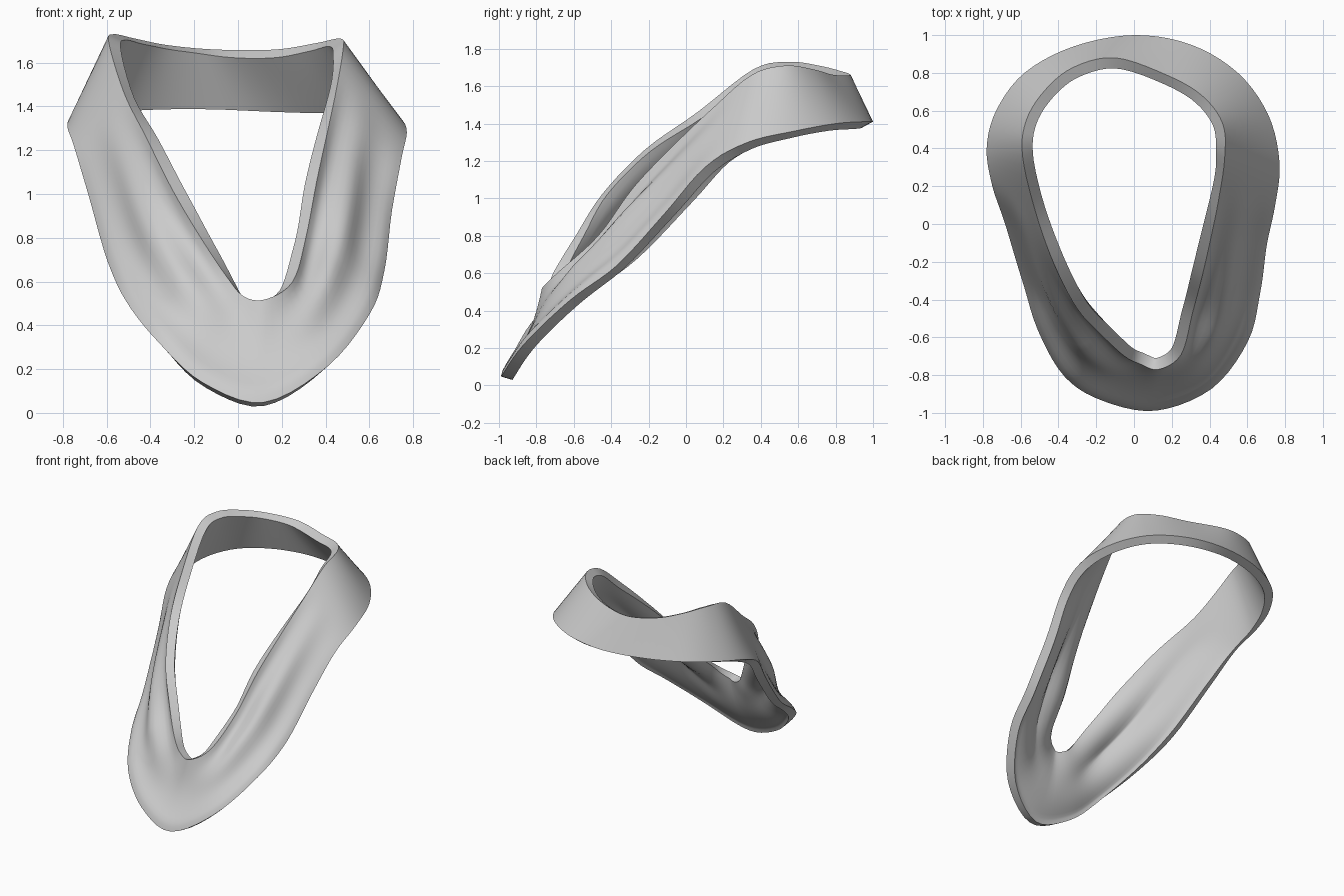
import bpy, bmesh
from math import sin, pi
from mathutils import Vector

cube = bpy.data.objects.get("Cube")
if cube:
    bpy.data.objects.remove(cube)

STEPS, ACROSS = 5, 16

# Lower, wide hem of the cowl, clockwise from the back
HEM = [(0, 1, 1.41), (.3, .95, 1.41), (.55, .8, 1.4), (.71, .58, 1.36),
       (.77, .33, 1.3), (.75, .1, 1.17), (.71, -.12, .93), (.68, -.38, .66),
       (.61, -.64, .47), (.42, -.89, .23), (.12, -1.01, .06), (-.16, -.96, .15),
       (-.37, -.83, .34), (-.52, -.58, .52), (-.61, -.3, .7), (-.69, 0, 1),
       (-.75, .2, 1.22), (-.78, .4, 1.32), (-.73, .6, 1.37), (-.58, .8, 1.4),
       (-.32, .94, 1.41)]
# Upper, narrow neck opening, paired with the hem
NECK = [(-.1, .88, 1.66), (.17, .79, 1.66), (.36, .68, 1.69), (.47, .53, 1.71),
        (.48, .35, 1.66), (.45, .14, 1.48), (.41, -.06, 1.29), (.36, -.28, 1.06),
        (.31, -.47, .8), (.25, -.69, .6), (.13, -.77, .52), (.03, -.74, .53),
        (-.05, -.7, .62), (-.17, -.59, .8), (-.3, -.45, 1.02), (-.42, -.22, 1.26),
        (-.52, .06, 1.46), (-.59, .36, 1.69), (-.57, .55, 1.73), (-.47, .71, 1.71),
        (-.32, .83, 1.68)]


def smooth_loop(points):
    """Closed Catmull-Rom curve through the points."""
    p = [Vector(q) for q in points]
    n, out = len(p), []
    for i in range(n):
        a, b, c, d = p[i - 1], p[i], p[(i + 1) % n], p[(i + 2) % n]
        for s in range(STEPS):
            t = s / STEPS
            out.append(b + (c - a) * (t / 2)
                       + (a * 2 - b * 5 + c * 4 - d) * (t * t / 2)
                       + (b * 3 - a - c * 3 + d) * (t ** 3 / 2))
    return out


def clamp(v):
    return max(0.0, min(1.0, v))


# Band lofted between hem and neck: a soft ridge along the arms,
# turning into one hollow at the front drape, with a rolled hem
hem, neck = smooth_loop(HEM), smooth_loop(NECK)
count = len(hem)
bm = bmesh.new()
rows = []
for i in range(count):
    across = neck[i] - hem[i]
    j = (i + 1) % count
    along = hem[j] + neck[j] - hem[i - 1] - neck[i - 1]
    outward = across.cross(along).normalized()
    front = clamp((0.2 - hem[i].y) / 0.6)
    drape = clamp((-0.7 - hem[i].y) / 0.3)
    row = []
    for k in range(ACROSS + 1):
        t = k / ACROSS
        ridge = 0.025 * sin(3 * pi * t ** 1.4)
        hollow = 0.045 * sin(pi * t)
        roll = 0.025 * clamp(1 - 6 * t) ** 2
        inset = front * ((1 - drape) * ridge + drape * hollow + roll)
        row.append(bm.verts.new(hem[i] + across * t - outward * inset))
    rows.append(row)
for i in range(count):
    a, b = rows[i], rows[(i + 1) % count]
    for k in range(ACROSS):
        bm.faces.new((a[k], a[k + 1], b[k + 1], b[k]))
mesh = bpy.data.meshes.new("cowl_band")
bm.to_mesh(mesh)
bm.free()
band = bpy.data.objects.new("cowl_band", mesh)
bpy.context.collection.objects.link(band)

# Cloth thickness
bpy.ops.object.select_all(action='DESELECT')
band.select_set(True)
bpy.context.view_layer.objects.active = band
solid = band.modifiers.new("thickness", 'SOLIDIFY')
solid.thickness = 0.063
solid.offset = -1
bpy.ops.object.modifier_apply(modifier=solid.name)
bpy.ops.object.shade_smooth_by_angle(angle=pi / 5)

# Plain grey cloth
grey = bpy.data.materials.new("grey_cloth")
grey.use_nodes = True
colour = (0.6, 0.6, 0.6, 1)
grey.diffuse_color = colour
grey.node_tree.nodes["Principled BSDF"].inputs["Base Color"].default_value = colour
mesh.materials.append(grey)
